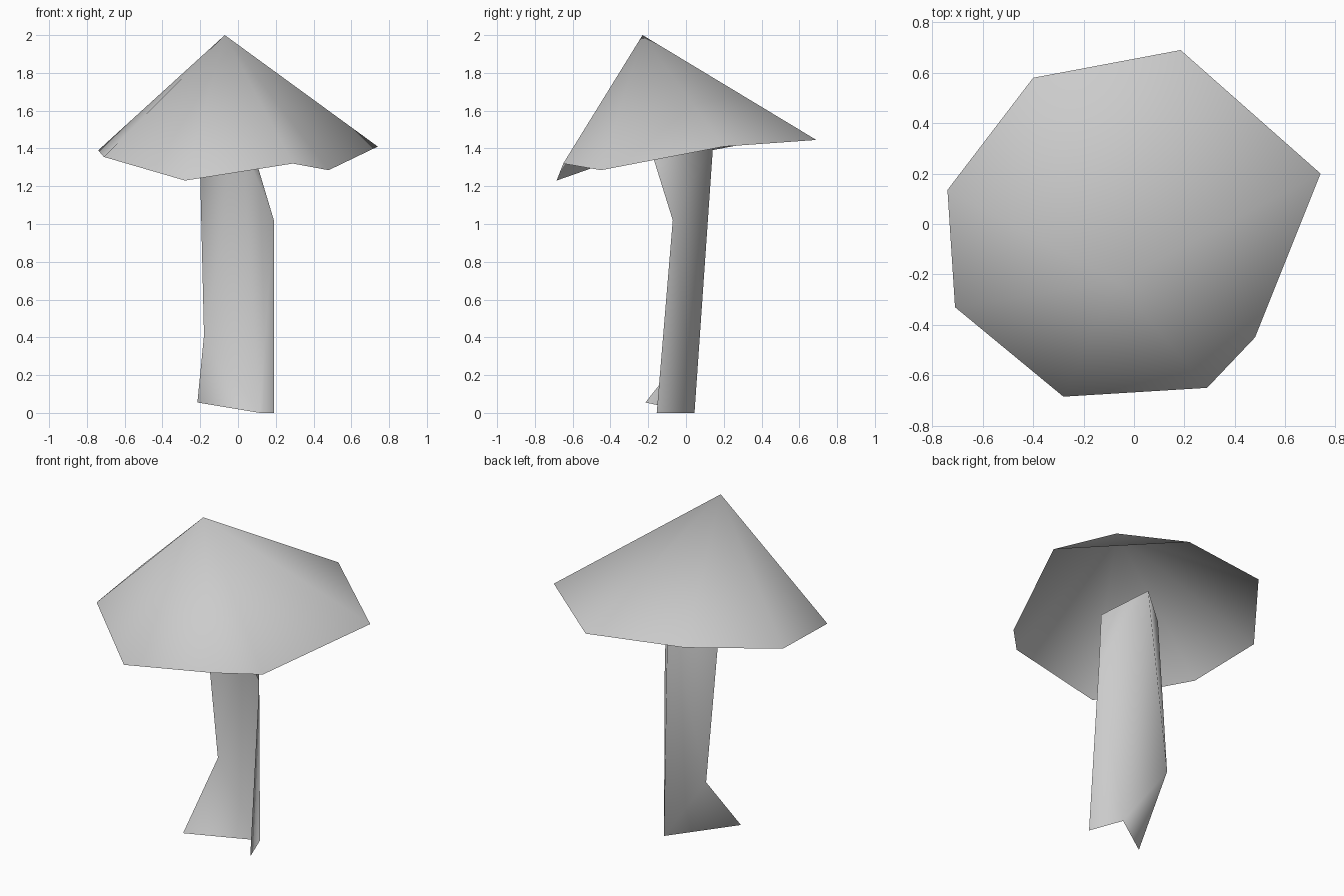
import bpy
import bmesh

cube = bpy.data.objects.get("Cube")
if cube:
    bpy.data.objects.remove(cube, do_unlink=True)

# One plain grey for the whole model
grey = bpy.data.materials.new("plain_grey")
grey.use_nodes = True
colour = (0.6, 0.6, 0.6, 1)
grey.diffuse_color = colour
grey.node_tree.nodes["Principled BSDF"].inputs["Base Color"].default_value = colour


def finish(bm, name):
    """Turn a bmesh into a smooth-shaded grey object."""
    for face in bm.faces:
        face.smooth = True
    mesh = bpy.data.meshes.new(name)
    bm.to_mesh(mesh)
    bm.free()
    mesh.materials.append(grey)
    obj = bpy.data.objects.new(name, mesh)
    bpy.context.collection.objects.link(obj)
    return obj


# Cap: open, lopsided eight-sided cone (rim runs counter-clockwise)
rim_points = [
    (0.74, 0.20, 1.41), (0.185, 0.69, 1.445), (-0.40, 0.58, 1.475),
    (-0.74, 0.135, 1.39), (-0.71, -0.33, 1.355), (-0.28, -0.685, 1.23),
    (0.29, -0.65, 1.32), (0.48, -0.45, 1.285),
]
bm = bmesh.new()
apex = bm.verts.new((-0.07, -0.23, 2.0))
rim = [bm.verts.new(p) for p in rim_points]
for i, corner in enumerate(rim):
    bm.faces.new((apex, corner, rim[(i + 1) % len(rim)]))
finish(bm, "mushroom_cap")

# Stem: folded sheet, two panels sharing a straight spine at the back
spine_points = [(0.115, 0.045, 0), (0.02, 0.145, 1.44)]
right_edge = [(-0.215, -0.215, 0.055), (-0.18, 0.066, 0.41), (-0.204, -0.04, 1.41)]
left_edge = [(0.19, -0.155, 0), (0.19, -0.07, 1.02), (0.07, -0.195, 1.42)]

bm = bmesh.new()
foot, head = [bm.verts.new(p) for p in spine_points]
for edge, flip in ((right_edge, True), (left_edge, False)):
    low, kink, top = [bm.verts.new(p) for p in edge]
    for tri in ((foot, kink, low), (foot, head, kink), (head, top, kink)):
        bm.faces.new(tri[::-1] if flip else tri)
finish(bm, "mushroom_stem")
